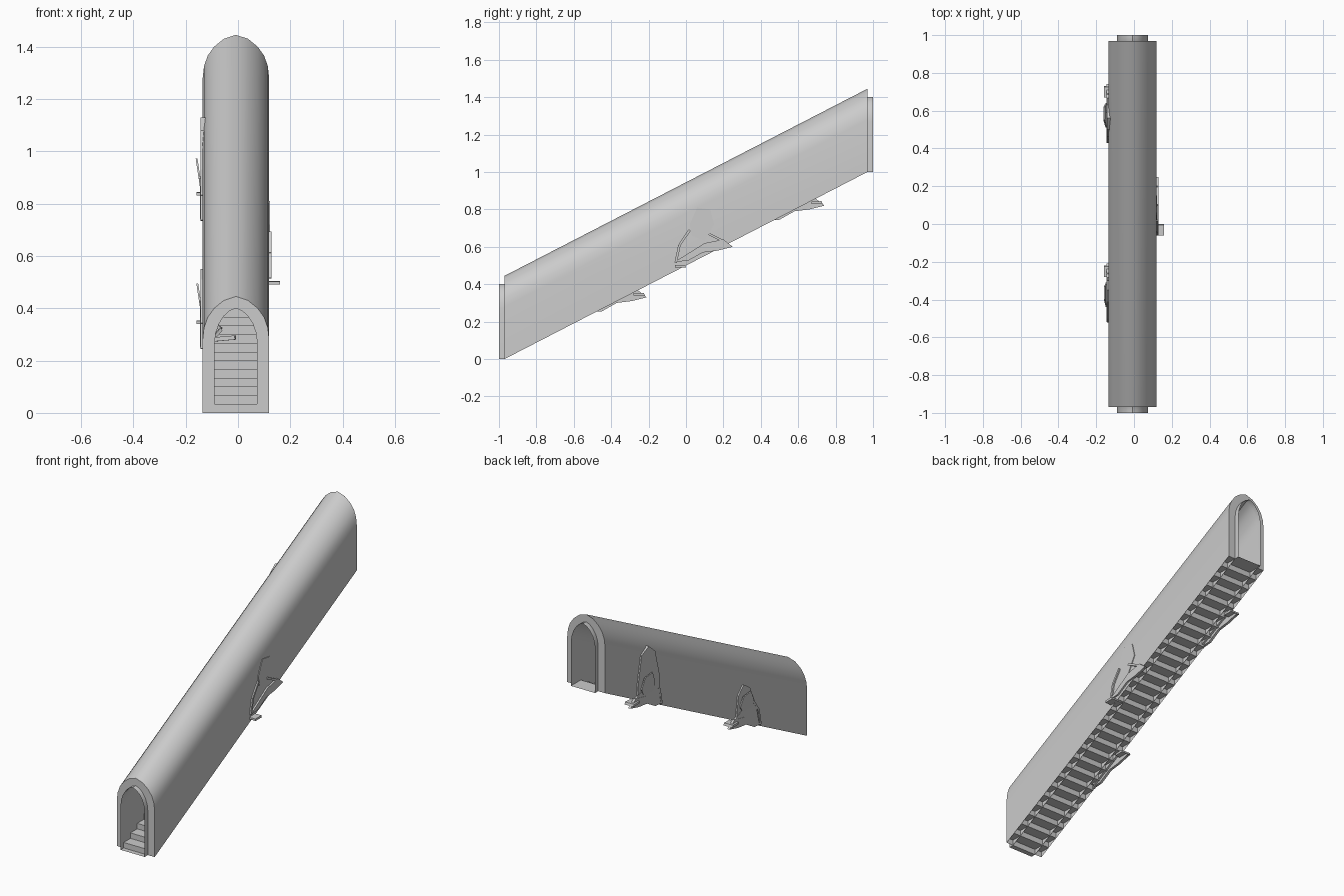
import bpy
import bmesh
import math
from mathutils import Vector

default = bpy.data.objects.get("Cube")
if default:
    bpy.data.objects.remove(default, do_unlink=True)

stone = bpy.data.materials.new("grey_stone")
stone.use_nodes = True
GREY = (0.6, 0.6, 0.6, 1)
stone.diffuse_color = GREY
stone.node_tree.nodes["Principled BSDF"].inputs["Base Color"].default_value = GREY

CX = -0.008          # tunnel axis
END, TIP = 0.97, 1.0  # shell end and lip end along y
STEPS = 30


def finish(name, bm, smooth=False, recalc=True):
    if recalc:
        bmesh.ops.recalc_face_normals(bm, faces=bm.faces)
    mesh = bpy.data.meshes.new(name)
    bm.to_mesh(mesh)
    bm.free()
    mesh.materials.append(stone)
    obj = bpy.data.objects.new(name, mesh)
    bpy.context.collection.objects.link(obj)
    if smooth:
        bpy.ops.object.select_all(action="DESELECT")
        obj.select_set(True)
        bpy.context.view_layer.objects.active = obj
        bpy.ops.object.shade_smooth_by_angle(angle=math.radians(40))
    return obj


def loft(bm, rows):
    """Skin a list of equally long point rows."""
    grid = [[bm.verts.new(p) for p in row] for row in rows]
    for a, b in zip(grid, grid[1:]):
        for i in range(len(a) - 1):
            bm.faces.new((a[i], a[i + 1], b[i + 1], b[i]))


def arch(half):
    """Mirror a half arch (foot to crown) into a whole outline."""
    return [(-x, z) for x, z in half] + [(x, z) for x, z in half[-2::-1]]


def section(outline, y, lift):
    return [(CX + x, y, z + lift) for x, z in outline]


def rise(y):
    return (y + END) / (2 * END)


outer = arch([(0.127, 0), (0.127, 0.28), (0.122, 0.325), (0.108, 0.365),
              (0.083, 0.4), (0.046, 0.43), (0, 0.445)])
inner = arch([(0.081, 0), (0.081, 0.27), (0.077, 0.305), (0.065, 0.34),
              (0.046, 0.37), (0.024, 0.39), (0, 0.4)])

# Sloping outer shell
bm = bmesh.new()
loft(bm, [section(outer, -END, 0), section(outer, END, 1)])
finish("outer_shell", bm, True)

# Inner passage, with lips that run level past both ends
bm = bmesh.new()
loft(bm, [section(inner, y, lift) for y, lift in
          ((-TIP, 0), (-END, 0), (END, 1), (TIP, 1))])
finish("inner_passage", bm, True)

# Flat arch frames that join shell and passage, and lip floors
for name, s, lift in (("front", -1, 0), ("back", 1, 1)):
    bm = bmesh.new()
    loft(bm, [section(outer, s * END, lift), section(inner, s * END, lift)])
    finish(name + "_arch_frame", bm)
    bm = bmesh.new()
    loft(bm, [[(CX + x, s * y, lift) for x in (-0.081, 0.081)] for y in (END, TIP)])
    finish(name + "_lip_floor", bm)

# Folded staircase, open below
run = 2 * END / STEPS
rows = []
for i in range(STEPS):
    for y, z in ((i, i), (i, i + 1)):
        rows.append([(CX + x, -END + y * run, z / STEPS) for x in (-0.126, 0.126)])
rows.append([(CX + x, END, 1) for x in (-0.126, 0.126)])
bm = bmesh.new()
loft(bm, rows)
finish("stairs", bm)


def plate(name, side, points, near, far, tilt=0.0):
    """Prism of a (y, z) outline on one wall; tilt pushes its top outward."""
    low = min(z for y, z in points)
    bm = bmesh.new()
    rings = [[bm.verts.new((CX + side * (d + tilt * (z - low)), y, z))
              for y, z in points] for d in (near, far)]
    bm.faces.new(rings[0])
    bm.faces.new(rings[1])
    n = len(points)
    for i in range(n):
        j = (i + 1) % n
        bm.faces.new((rings[0][i], rings[0][j], rings[1][j], rings[1][i]))
    return finish(name, bm)


def limb(name, points, width):
    """Chain of thin square bars through the points."""
    bm = bmesh.new()
    for a, b in zip(points, points[1:]):
        a, b = Vector(a), Vector(b)
        made = bmesh.ops.create_cube(bm, size=1)["verts"]
        turn = (b - a).to_track_quat("Z", "Y")
        for v in made:
            local = Vector((v.co.x * width, v.co.y * width, v.co.z * (b - a).length))
            v.co = turn @ local + (a + b) / 2
    return finish(name, bm)


SHIELD = [(0.12, 0.3), (0.19, 0.29), (0.21, 0.21), (0.16, 0.12), (0.09, 0.15), (0.08, 0.21)]
DRAPE = [(0, 0.01), (0.07, 0.015), (0.15, 0.06), (0.23, 0.07), (0.31, 0.09),
         (0.26, 0.13), (0.16, 0.11)]


def figure(name, side, y0, z0, shield_shift, shield_size, tilt, foot):
    """Slumped figure showing through a wall."""
    def at(points):
        return [(y0 + y, z0 + z) for y, z in points]

    def bar(points, d):
        return [(CX + side * d, y, z) for y, z in at(points)]

    shield = [(y, 0.12 + (z - 0.12) * shield_size + shield_shift) for y, z in SHIELD]
    plate(name + "_shield", side, at(shield), 0.124, 0.131, tilt)
    plate(name + "_drape", side, at(DRAPE), 0.122, 0.137)
    limb(name + "_rear_limb", bar([(0.08, 0.18), (0.025, 0.1), (0.005, 0.005)], 0.129), 0.013)
    limb(name + "_front_limb", bar([(0.16, 0.17), (0.25, 0.125), (0.3, 0.09)], 0.131), 0.012)
    # Foot: a short wedge standing out of the wall
    fy, fz = foot
    plate(name + "_foot", side,
          at([(fy, fz), (fy + 0.06, fz), (fy + 0.055, fz + 0.014), (fy, fz + 0.012)]),
          0.09, 0.15 if side < 0 else 0.168)


figure("middle_figure", 1, -0.06, 0.51, 0, 1, 0, (0, -0.02))
figure("upper_figure", -1, 0.43, 0.73, -0.03, 0.85, 0.15, (0.24, 0.1))
figure("lower_figure", -1, -0.52, 0.24, 0, 0.75, 0.15, (0.24, 0.1))

# Raised niche backs behind the two figures on one wall
plate("upper_niche", -1, [(0.45, 0.745), (0.46, 0.93), (0.5, 1.08), (0.56, 1.13),
                          (0.63, 1.1), (0.66, 0.95), (0.67, 0.85)], 0.11, 0.135)
plate("lower_niche", -1, [(-0.5, 0.25), (-0.47, 0.38), (-0.41, 0.51), (-0.35, 0.55),
                          (-0.3, 0.5), (-0.28, 0.36)], 0.11, 0.135)

# Limbs of the lower figure that reach into the passage
limb("inner_foot", [(-0.1, -0.47, 0.28), (-0.01, -0.5, 0.288)], 0.016)
limb("inner_knee", [(-0.1, -0.44, 0.35), (-0.065, -0.46, 0.32), (-0.09, -0.47, 0.29)], 0.012)
